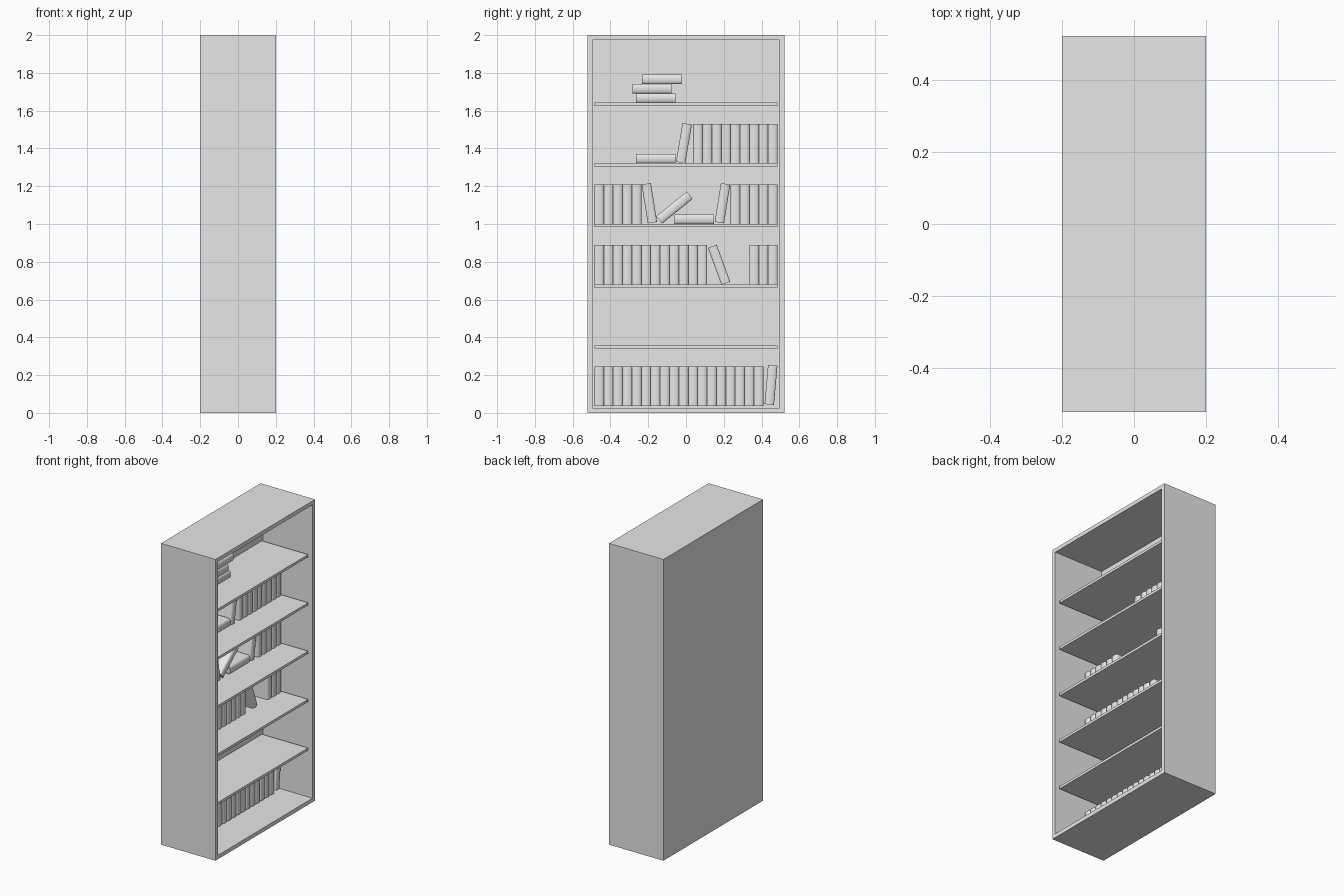
import bpy, bmesh, math
from mathutils import Matrix, Vector

if "Cube" in bpy.data.objects:
    bpy.data.objects.remove(bpy.data.objects["Cube"])

grey = bpy.data.materials.new("light_grey")
grey.use_nodes = True
grey.diffuse_color = (0.8, 0.8, 0.8, 1)
grey.node_tree.nodes["Principled BSDF"].inputs["Base Color"].default_value = (0.8, 0.8, 0.8, 1)


def add_object(name, mesh):
    ob = bpy.data.objects.new(name, mesh)
    bpy.context.collection.objects.link(ob)
    return ob


def finish(bm, name):
    bmesh.ops.recalc_face_normals(bm, faces=bm.faces)
    mesh = bpy.data.meshes.new(name)
    bm.to_mesh(mesh)
    bm.free()
    mesh.materials.append(grey)
    return mesh


def add_box(bm, low, high):
    low, high = Vector(low), Vector(high)
    scale = Matrix.Diagonal((*(high - low), 1))
    bmesh.ops.create_cube(bm, size=1, matrix=Matrix.Translation((low + high) / 2) @ scale)


def add_prism(bm, outline, z0, z1):
    base = bm.faces.new([bm.verts.new((x, y, z0)) for x, y in outline])
    top = bmesh.ops.extrude_face_region(bm, geom=[base])["geom"]
    verts = [v for v in top if isinstance(v, bmesh.types.BMVert)]
    bmesh.ops.translate(bm, verts=verts, vec=(0, 0, z1 - z0))


# Case: solid block with the +x face inset and pushed back
WALL, HALF_Y, BACK = 0.037, 0.522, -0.163
bm = bmesh.new()
add_box(bm, (-0.2, -HALF_Y, 0), (0.2, HALF_Y, 2))
opening = max(bm.faces, key=lambda f: f.calc_center_median().x)
bmesh.ops.inset_region(bm, faces=[opening], thickness=WALL)
pushed = bmesh.ops.extrude_face_region(bm, geom=[opening])["geom"]
bmesh.ops.translate(bm, verts=[v for v in pushed if isinstance(v, bmesh.types.BMVert)],
                    vec=(BACK - 0.2, 0, 0))
if opening.is_valid:
    bmesh.ops.delete(bm, geom=[opening], context='FACES_ONLY')
add_object("case", finish(bm, "case"))

# Shelves, set slightly back from the frame
INNER = HALF_Y - WALL
SHELVES = [0.358, 0.681, 1.001, 1.322, 1.642]
for i, top in enumerate(SHELVES):
    bm = bmesh.new()
    add_box(bm, (BACK, -INNER, top - 0.017), (0.176, INNER, top))
    add_object(f"shelf_{i + 1}", finish(bm, "shelf"))

# Book: wrapped cover with a rounded spine on +x, and a recessed page block
HEIGHT, THICK, COVER = 0.208, 0.0497, 0.004
FRONT, BULGE = -0.026, 0.011


def spine(half, start, bulge, steps=10):
    angles = [math.pi * (i / steps - 0.5) for i in range(steps + 1)]
    return [(start + bulge * math.cos(a), half * math.sin(a)) for a in angles]


half = THICK / 2
outer = [(BACK + 0.001, -half)] + spine(half, FRONT, BULGE) + [(BACK + 0.001, half)]
inside = half - COVER
inner = [(BACK + 0.001, -inside)] + spine(inside, FRONT, BULGE - COVER) + [(BACK + 0.001, inside)]
bm = bmesh.new()
add_prism(bm, outer + inner[::-1], -HEIGHT / 2, HEIGHT / 2)
pages = [(max(x, BACK + 0.005), y) for x, y in inner]
add_prism(bm, pages, -HEIGHT / 2 + COVER, HEIGHT / 2 - COVER)
book_mesh = finish(bm, "book")
book_mesh.shade_smooth()
book_mesh.set_sharp_from_angle(angle=math.radians(35))


def add_book(name, y, z, lean=0):
    """Place a book by its centre; lean tips its top towards +y."""
    ob = add_object(name, book_mesh)
    ob.location = (0, y, z)
    ob.rotation_euler.x = -math.radians(lean)


# Upright rows: floor height, start, direction, count
ROWS = [(WALL, -INNER, 1, 18),
        (SHELVES[1], -INNER, 1, 12), (SHELVES[1], INNER, -1, 3),
        (SHELVES[2], -INNER, 1, 5), (SHELVES[2], INNER, -1, 5),
        (SHELVES[3], INNER, -1, 9)]
for floor, start, way, count in ROWS:
    for i in range(count):
        add_book("upright_book", start + way * THICK * (i + 0.5), floor + HEIGHT / 2)

# Leaning books: centre y, centre z, lean
for y, z, lean in [(0.45, 0.148, 5), (0.175, 0.784, -20), (-0.194, 1.11, -9),
                   (-0.061, 1.087, 51), (0.193, 1.11, 9), (-0.011, 1.428, 9.5)]:
    add_book("leaning_book", y, z, lean)

# Flat books: shelf index, layer in the stack, centre y
for shelf, layer, y in [(2, 0, 0.044), (3, 0, -0.16), (4, 0, -0.16),
                        (4, 1, -0.18), (4, 2, -0.128)]:
    add_book("flat_book", y, SHELVES[shelf] + THICK * (layer + 0.5), 90)
